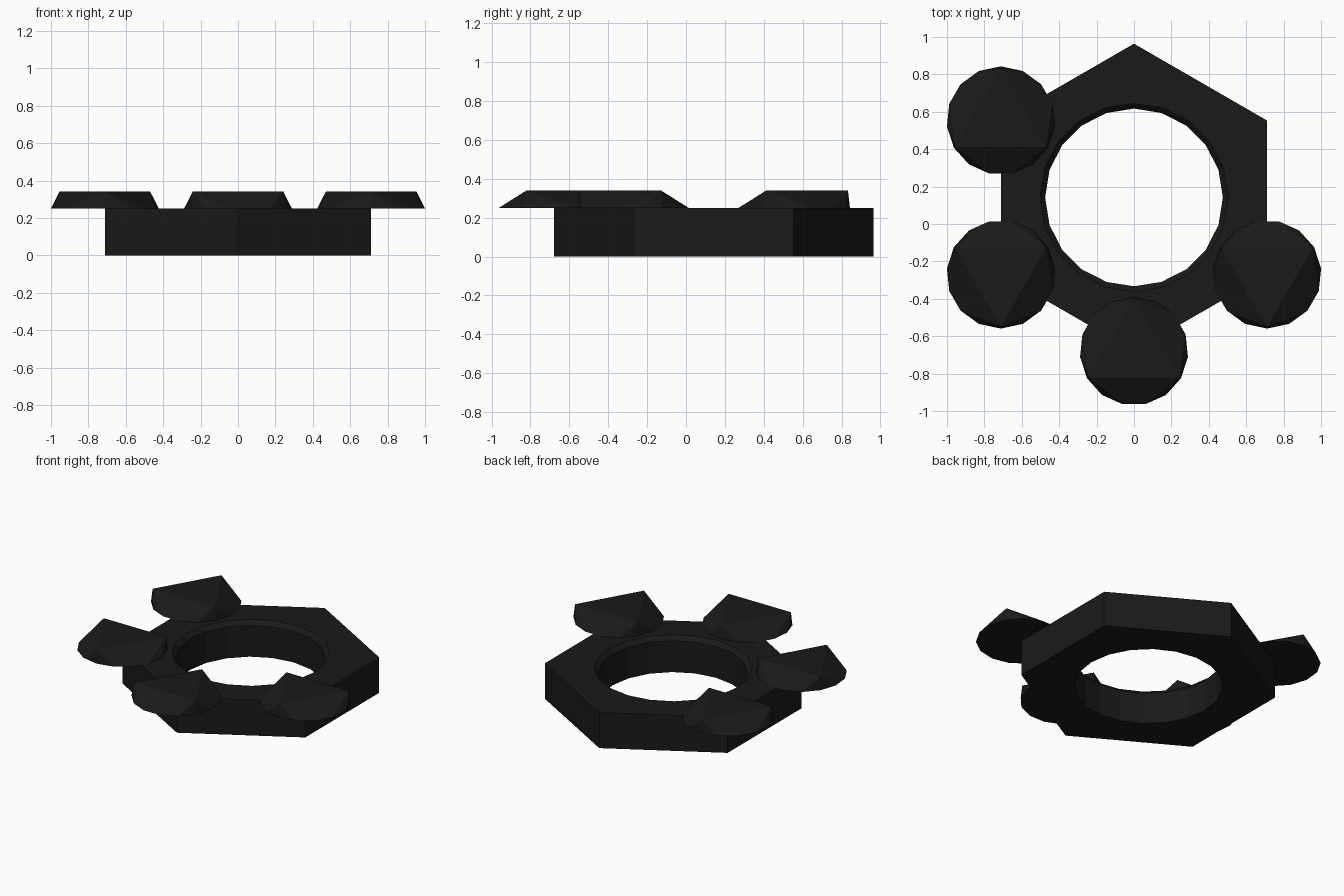
import bpy, bmesh
from math import sin, cos, pi

if "Cube" in bpy.data.objects:
    bpy.data.objects.remove(bpy.data.objects["Cube"])

CY, HEX_R = 0.142, 0.822      # centre and corner radius of the hexagon
H, CAP_H = 0.25, 0.09         # plate and cap heights

mat = bpy.data.materials.new("black")
mat.diffuse_color = (0.01, 0.01, 0.01, 1)
mat.use_nodes = True
mat.node_tree.nodes["Principled BSDF"].inputs["Base Color"].default_value = mat.diffuse_color


def ring(bm, n, r, z):
    """n-gon of vertices, first corner towards +y"""
    return [bm.verts.new((r * sin(2 * pi * i / n), r * cos(2 * pi * i / n), z))
            for i in range(n)]


def bridge(bm, a, b):
    n = len(a)
    for i in range(n):
        bm.faces.new((a[i], a[(i + 1) % n], b[(i + 1) % n], b[i]))


def finish(bm, name, loc, turn=0):
    bmesh.ops.recalc_face_normals(bm, faces=bm.faces[:])
    me = bpy.data.meshes.new(name)
    bm.to_mesh(me)
    bm.free()
    me.materials.append(mat)
    ob = bpy.data.objects.new(name, me)
    ob.location = loc
    ob.rotation_euler.z = turn
    bpy.context.collection.objects.link(ob)


# Hexagonal plate with a chamfered 20-sided hole
bm = bmesh.new()
out_lo, out_hi = ring(bm, 6, HEX_R, 0), ring(bm, 6, HEX_R, H)
in_lo, in_mid, in_hi = (ring(bm, 20, r, z) for r, z in
                        ((0.475, 0), (0.475, H - 0.03), (0.503, H)))
bridge(bm, out_lo, out_hi)
bridge(bm, in_lo, in_mid)
bridge(bm, in_mid, in_hi)
for z in (0, H):
    edges = [e for e in bm.edges if all(abs(v.co.z - z) < 1e-5 for v in e.verts)]
    bmesh.ops.triangle_fill(bm, edges=edges, use_beauty=True)
finish(bm, "hex_plate", (0, CY, 0))

# Corner caps: round base blending to a triangular top
for i in (2, 3, 4, 5):
    a = i * pi / 3
    bm = bmesh.new()
    ring(bm, 15, 0.29, 0)
    ring(bm, 3, 0.28, CAP_H)
    bmesh.ops.convex_hull(bm, input=bm.verts[:])
    bmesh.ops.dissolve_limit(bm, angle_limit=0.01, verts=bm.verts[:], edges=bm.edges[:])
    # neighbouring caps point in alternating directions
    finish(bm, f"corner_cap_{i - 1}",
           (HEX_R * sin(a), CY + HEX_R * cos(a), H), pi if i in (2, 4) else 0)
